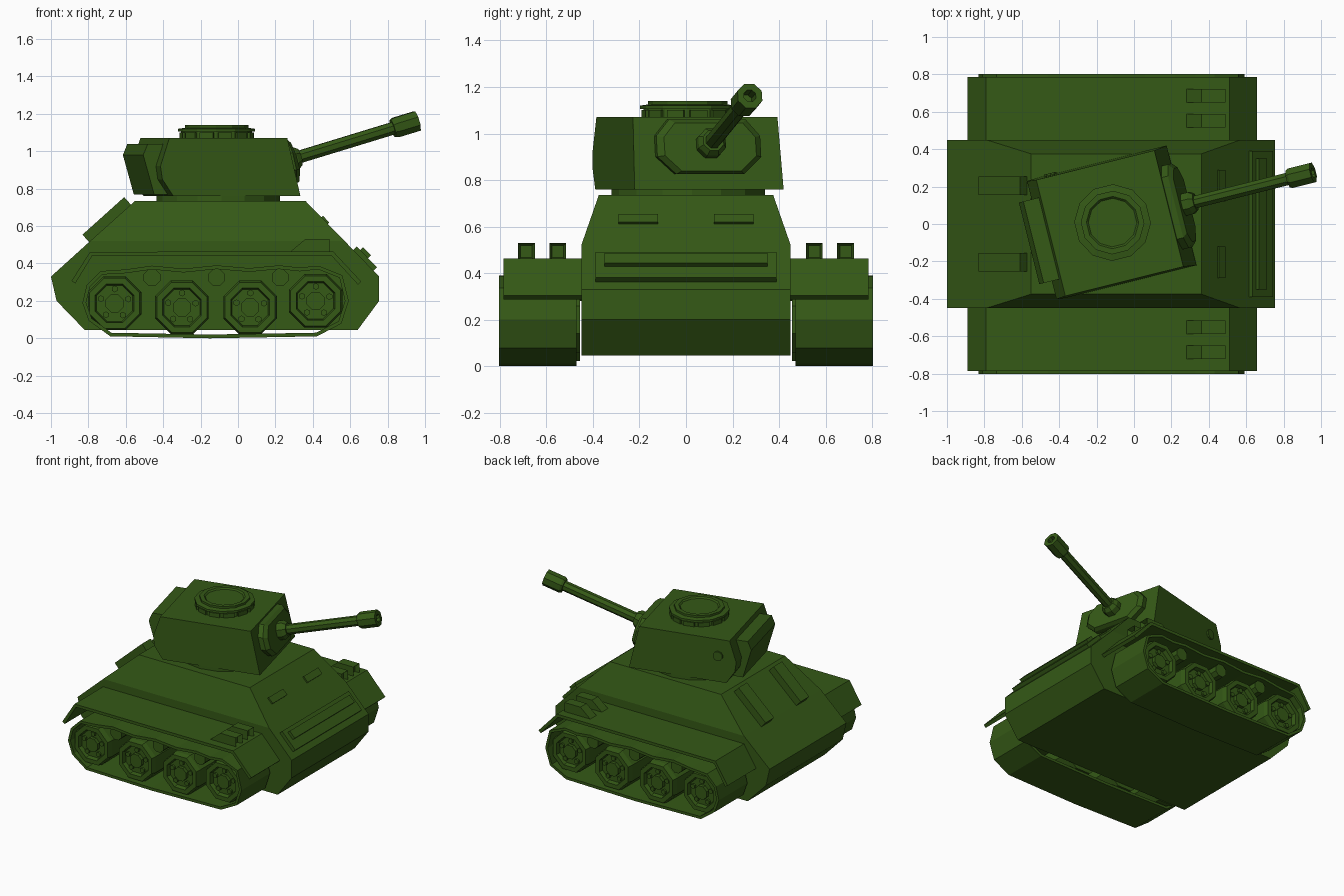
import bpy, bmesh
from math import pi, cos, sin, radians
from mathutils import Matrix, Vector

if "Cube" in bpy.data.objects:
    bpy.data.objects.remove(bpy.data.objects["Cube"])

GREEN = bpy.data.materials.new("olive_green")
GREEN.diffuse_color = (0.035, 0.1, 0.008, 1)
GREEN.use_nodes = True
GREEN.node_tree.nodes["Principled BSDF"].inputs["Base Color"].default_value = GREEN.diffuse_color


def finish(name, bm, matrix=None, mirror=False):
    if matrix:
        bm.transform(matrix)
    bmesh.ops.recalc_face_normals(bm, faces=bm.faces)
    me = bpy.data.meshes.new(name)
    bm.to_mesh(me)
    bm.free()
    me.materials.append(GREEN)
    ob = bpy.data.objects.new(name, me)
    bpy.context.collection.objects.link(ob)
    if mirror:
        m = ob.modifiers.new("mirror", 'MIRROR')
        m.use_axis = (False, True, False)
    return ob


def loft_bm(rings, caps=True, closed=True):
    bm = bmesh.new()
    vs = [[bm.verts.new(p) for p in r] for r in rings]
    n = len(rings[0])
    for a, b in zip(vs, vs[1:]):
        for i in range(n if closed else n - 1):
            j = (i + 1) % n
            bm.faces.new((a[i], a[j], b[j], b[i]))
    if caps:
        bm.faces.new(vs[0])
        bm.faces.new(vs[-1])
    return bm


def prism(name, prof, y0, y1, matrix=None, mirror=False):
    rings = [[(x, y, z) for x, z in prof] for y in (y0, y1)]
    return finish(name, loft_bm(rings), matrix, mirror)


def band(name, prof, y0, y1, thick, closed):
    rings = [[(x, y, z) for x, z in prof] for y in (y0, y1)]
    ob = finish(name, loft_bm(rings, False, closed), None, True)
    s = ob.modifiers.new("thickness", 'SOLIDIFY')
    s.thickness, s.offset = thick, 0
    return ob


def lathe(name, prof, n, origin, axis=(0, 0, 1), matrix=None, mirror=False):
    ang = [2 * pi * (i + 0.5) / n for i in range(n)]
    rings = [[(r * cos(a), r * sin(a), h) for a in ang] for r, h in prof]
    q = Vector(axis).to_track_quat('Z', 'Y').to_matrix().to_4x4()
    m = Matrix.Translation(origin) @ q
    return finish(name, loft_bm(rings), matrix @ m if matrix else m, mirror)


def box(name, size, loc, tilt=0, matrix=None, mirror=False):
    bm = bmesh.new()
    bmesh.ops.create_cube(bm, size=1)
    m = Matrix.Translation(loc) @ Matrix.Rotation(tilt, 4, 'Y') @ Matrix.Diagonal((*size, 1))
    return finish(name, bm, matrix @ m if matrix else m, mirror)


# hull: stacked rectangles (z, rear x, front x, half width)
levels = [(.045, -.82, .64, .45), (.2, -.97, .755, .45), (.33, -1, .755, .45),
          (.52, -.79, .57, .45), (.735, -.55, .36, .375)]
finish("hull", loft_bm([[(a, -w, z), (b, -w, z), (b, w, z), (a, w, z)]
                        for z, a, b, w in levels]))

# details on the sloped front plate
SLOPE = radians(45.7)
box("front_plate", (.155, .78, .03), (.678, 0, .425), SLOPE)
box("front_plate_strip", (.06, .70, .03), (.679, 0, .455), SLOPE)
box("vision_slit", (.05, .17, .02), (.464, .205, .63), SLOPE, mirror=True)

# engine hatches on the sloped rear plate
box("rear_hatch", (.30, .10, .06), (-.70, .205, .632), radians(-42), mirror=True)

# fenders with drooping ends
band("fender", [(-.88, .30), (-.785, .452), (.505, .452), (.65, .295)], .445, .785, .024, False)

# lamp boxes on the fenders, fronts recessed
for y in (.515, .65):
    prof = [(.27, .455), (.36, .53), (.49, .53), (.49, .455)]
    bm = loft_bm([[(x, yy, z) for x, z in prof] for yy in (y, y + .072)])
    bmesh.ops.recalc_face_normals(bm, faces=bm.faces)
    front = [f for f in bm.faces if f.normal.x > .9]
    bmesh.ops.inset_individual(bm, faces=front, thickness=.016, depth=-.03)
    finish("fender_lamp", bm, None, True)

# tracks: sagging belts
belt = [(-.68, .02), (-.15, .01), (.42, .02), (.545, .085), (.582, .2), (.55, .33), (.43, .378),
        (.33, .368), (.22, .38), (.06, .365), (-.115, .38), (-.29, .362), (-.46, .378),
        (-.60, .358), (-.73, .35), (-.80, .28), (-.822, .19), (-.79, .10)]
band("track", belt, .47, .803, .02, True)

# road wheels with bolts, and return rollers
SIDE = (0, 1, 0)
for x, z in ((-.66, .187), (-.30, .165), (.065, .165), (.415, .2)):
    lathe("road_wheel", [(.155, .455), (.155, .74), (.145, .775), (.112, .775), (.104, .745),
                         (.052, .745), (.052, .77)], 8, (x, 0, z), SIDE, mirror=True)
    for i in range(5):
        a = 2 * pi * i / 5 + .3
        lathe("wheel_bolt", [(.018, .74), (.018, .76)], 6,
              (x + .077 * cos(a), 0, z + .077 * sin(a)), SIDE, mirror=True)
for x in (-.46, -.115, .225):
    lathe("return_roller", [(.048, .45), (.048, .77)], 8, (x, 0, .325), SIDE, mirror=True)

# turret parts are laid out facing +x, then turned
TURN = Matrix.Translation((-.105, .01, 0)) @ Matrix.Rotation(radians(14), 4, 'Z')
lathe("turret_ring", [(.33, .72), (.33, .77)], 16, (0, 0, 0), matrix=TURN)
body = [(.37, .76), (.30, 1.07), (-.35, 1.07), (-.40, .92), (-.39, .85), (-.33, .76)]
finish("turret_body", loft_bm([[(x, s * (.33 - .01 * (z - .76) / .31), z) for x, z in body]
                               for s in (-1, 1)]), TURN)
prism("turret_stowage_box", [(-.32, .77), (-.41, .77), (-.47, .98), (-.445, 1.04), (-.33, 1.04)],
      -.225, .225, TURN)
lathe("side_port", [(.035, 0), (.035, .012)], 10, (-.27, .325, .95), SIDE, matrix=TURN)

# gun mantlet: chamfered plate following the sloped turret front
octo = [(-.23, .90), (-.15, .825), (.15, .825), (.23, .90),
        (.23, .99), (.17, 1.06), (-.17, 1.06), (-.23, .99)]
rings = [[(.37 - .226 * (z - .76) + d, y * k, .943 + (z - .943) * k) for y, z in octo]
         for d, k in ((-.02, 1), (.035, 1), (.06, .88))]
finish("gun_mantlet", loft_bm(rings), TURN)

# gun barrel with collar and hollow muzzle
GUN = (cos(radians(16.5)), 0, sin(radians(16.5)))
lathe("gun_collar", [(.065, -.06), (.065, .035), (.048, .06)], 8, (.39, 0, .953), GUN, TURN)
lathe("gun_barrel", [(.036, 0), (.036, .64)], 8, (.39, 0, .953), GUN, TURN)
lathe("gun_muzzle", [(.05, .595), (.058, .61), (.058, .735), (.028, .735), (.028, .66)],
      8, (.39, 0, .953), GUN, TURN)

# commander's cupola with periscope blocks and stepped hatch
lathe("cupola", [(.19, 1.06), (.19, 1.105), (.205, 1.105), (.205, 1.12), (.17, 1.125),
                 (.17, 1.14), (.14, 1.14), (.13, 1.13)], 12, (-.01, 0, 0), matrix=TURN)
for i in range(12):
    spin = TURN @ Matrix.Translation((-.01, 0, 0)) @ Matrix.Rotation(pi * i / 6, 4, 'Z')
    box("cupola_periscope", (.02, .075, .03), (.186, 0, 1.085), matrix=spin)
